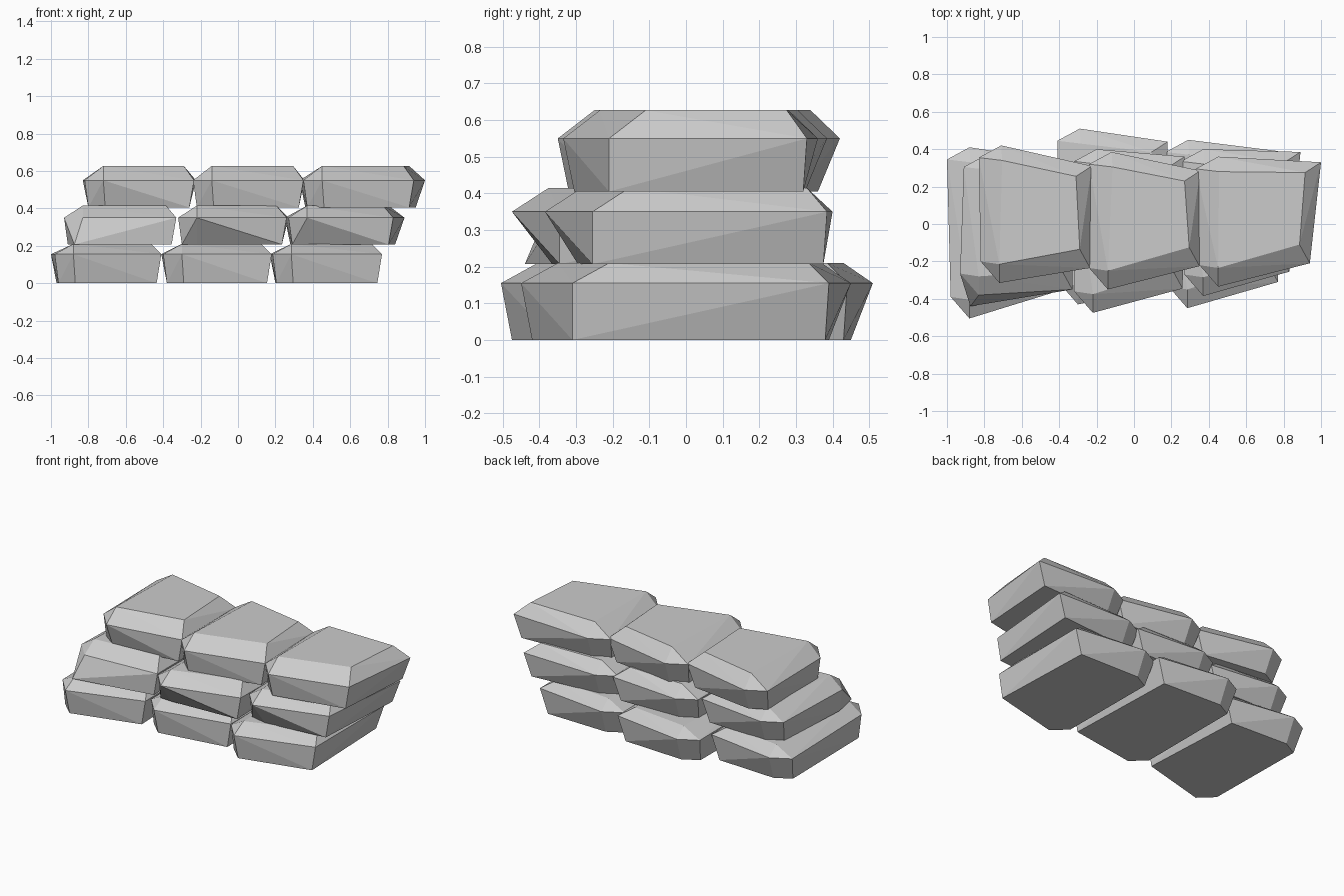
import bpy, bmesh

if "Cube" in bpy.data.objects:
    bpy.data.objects.remove(bpy.data.objects["Cube"])

# Corner shifts per level, in order: front-left, front-right, back-right, back-left
TOP = [(0.00, 0.10), (-0.055, 0.10), (-0.085, -0.055), (0.005, -0.08)]
BOTTOM = [(0.01, 0.03), (-0.025, 0.00), (-0.05, -0.01), (0.01, -0.06)]
# Left-hand corners are clipped: shifts to the extra points
CLIP_FRONT, CLIP_BACK = (-0.10, 0.115), (-0.12, -0.065)


def shift(p, d):
    return p[0] + d[0], p[1] + d[1]


def stone(name, corners, z_low, z_mid, z_top):
    """Rough-cut slab: hull of a bottom ring, a wide middle ring and a smaller top.
    A fifth entry in corners replaces the front-left shift of the foot."""
    foot = [corners[4] if len(corners) > 4 else BOTTOM[0]] + BOTTOM[1:]
    corners = corners[:4]
    clip = [shift(corners[0], CLIP_FRONT), shift(corners[3], CLIP_BACK)]
    pts = [(*p, z_mid) for p in corners + clip]
    pts += [(*shift(p, d), z_top) for p, d in zip(corners, TOP)]
    pts += [(*shift(p, d), z_low) for p, d in zip(corners, foot)]
    pts += [(*shift(clip[0], (0.02, 0.0)), z_low), (*shift(clip[1], (0.03, -0.05)), z_low)]
    bm = bmesh.new()
    for p in pts:
        bm.verts.new(p)
    bmesh.ops.convex_hull(bm, input=bm.verts)
    loose = [v for v in bm.verts if not v.link_faces]
    bmesh.ops.delete(bm, geom=loose, context='VERTS')
    bmesh.ops.dissolve_limit(bm, angle_limit=0.01, verts=bm.verts, edges=bm.edges)
    bmesh.ops.recalc_face_normals(bm, faces=bm.faces)
    me = bpy.data.meshes.new(name)
    bm.to_mesh(me)
    bm.free()
    bpy.context.collection.objects.link(bpy.data.objects.new(name, me))


# Three courses: heights, then the widest outline of each stone
courses = {
    "bottom_stone": ((0.0, 0.155, 0.21), [
        [(-0.88, -0.505), (-0.41, -0.36), (-0.42, 0.34), (-0.88, 0.41)],
        [(-0.30, -0.43), (0.18, -0.33), (0.18, 0.44), (-0.29, 0.51)],
        [(0.285, -0.45), (0.77, -0.31), (0.77, 0.39), (0.29, 0.45)]]),
    "middle_stone": ((0.207, 0.35, 0.415), [
        [(-0.83, -0.38), (-0.33, -0.35), (-0.33, 0.31), (-0.79, 0.37), (-0.045, -0.06)],
        [(-0.22, -0.475), (0.26, -0.345), (0.27, 0.36), (-0.20, 0.40), (0.0, 0.11)],
        [(0.37, -0.385), (0.83, -0.255), (0.89, 0.385), (0.37, 0.40), (0.03, 0.09)]]),
    "top_stone": ((0.405, 0.55, 0.627), [
        [(-0.72, -0.315), (-0.235, -0.235), (-0.225, 0.31), (-0.71, 0.42), (0.01, 0.05)],
        [(-0.14, -0.35), (0.35, -0.225), (0.355, 0.285), (-0.12, 0.385)],
        [(0.45, -0.335), (0.94, -0.21), (1.00, 0.33), (0.45, 0.36)]]),
}

for name, (heights, stones) in courses.items():
    for side, corners in zip(("left", "centre", "right"), stones):
        stone(f"{name}_{side}", corners, *heights)
